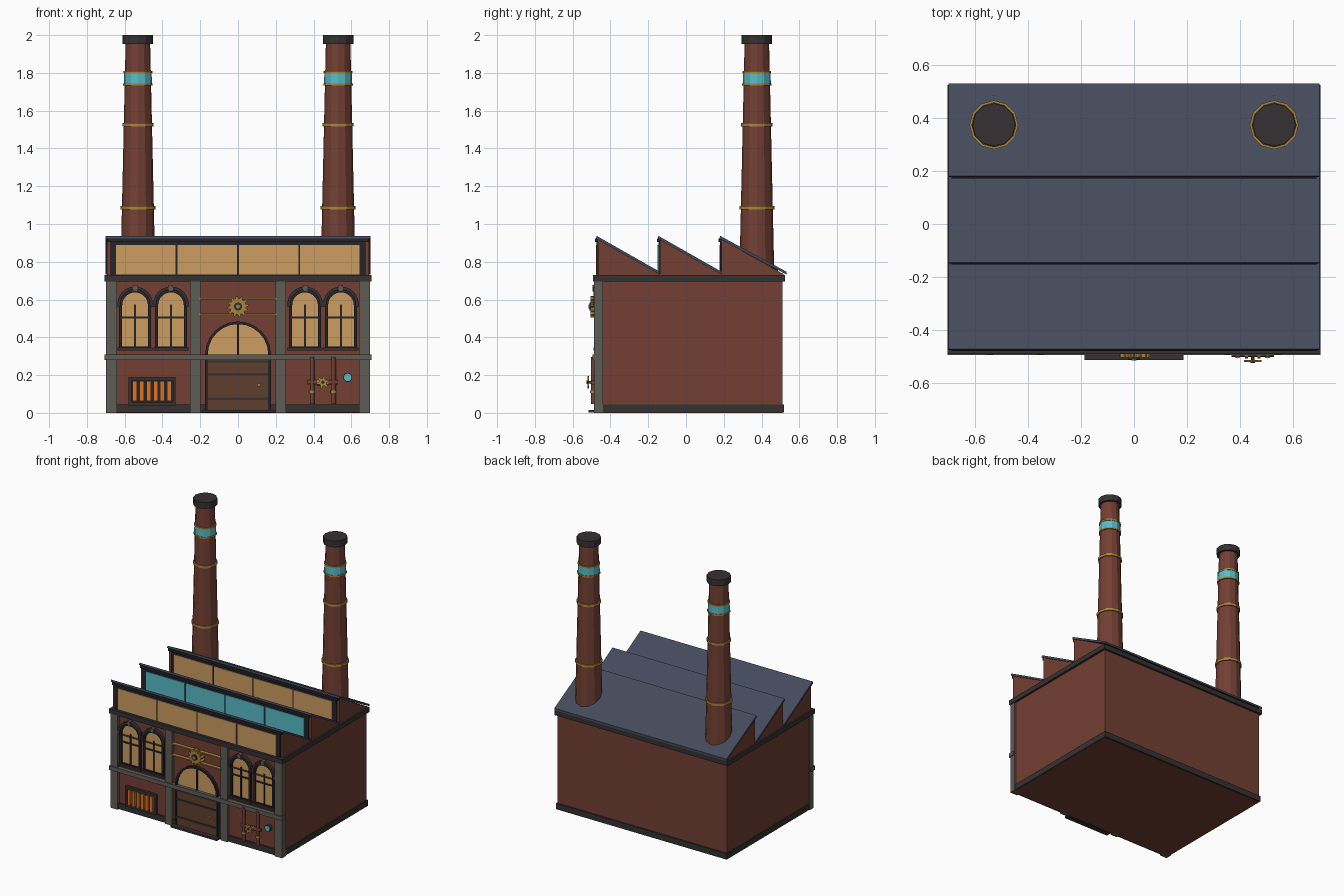
import bpy, bmesh
from math import sin, cos, pi
from mathutils import Matrix

if "Cube" in bpy.data.objects:
    bpy.data.objects.remove(bpy.data.objects["Cube"])


def mat(name, hexcode):
    m = bpy.data.materials.new(name)
    rgb = [int(hexcode[i:i + 2], 16) / 255 for i in (0, 2, 4)]
    m.diffuse_color = [c / 12.92 if c < 0.04 else ((c + 0.055) / 1.055) ** 2.4 for c in rgb] + [1]
    m.use_nodes = True
    m.node_tree.nodes["Principled BSDF"].inputs["Base Color"].default_value = m.diffuse_color
    return m


BRICK = mat("brick red", "733F33")
IRON = mat("charcoal iron", "353132")
FRAME = mat("black frame", "23232A")
STONE = mat("grey stone", "5F5C56")
SLATE = mat("blue slate", "444A5B")
AMBER = mat("amber glass", "CC9E60")
TEAL = mat("teal glass", "58BCC6")
GOLD = mat("brass", "A9853C")
FIRE = mat("furnace orange", "DD7326")
WOOD = mat("brown wood", "5E3F2E")
WALL = -0.465  # front wall plane


def finish(name, bm, m):
    bmesh.ops.recalc_face_normals(bm, faces=bm.faces)
    me = bpy.data.meshes.new(name)
    bm.to_mesh(me)
    bm.free()
    me.materials.append(m)
    ob = bpy.data.objects.new(name, me)
    bpy.context.collection.objects.link(ob)
    return ob


def box(name, m, x0, x1, y0, y1, z0, z1):
    bm = bmesh.new()
    mx = Matrix.Translation(((x0 + x1) / 2, (y0 + y1) / 2, (z0 + z1) / 2))
    bmesh.ops.create_cube(bm, size=1, matrix=mx @ Matrix.Diagonal((x1 - x0, y1 - y0, z1 - z0, 1)))
    return finish(name, bm, m)


def extrude(name, m, pts, vec, inner=None):
    """Extrude a closed 3D outline, or the band between two matching outlines."""
    bm = bmesh.new()
    a = [bm.verts.new(p) for p in pts]
    if inner:
        b = [bm.verts.new(p) for p in inner]
        n = len(a)
        faces = [bm.faces.new((a[i], a[(i + 1) % n], b[(i + 1) % n], b[i])) for i in range(n)]
    else:
        faces = [bm.faces.new(a)]
    ret = bmesh.ops.extrude_face_region(bm, geom=faces, use_keep_orig=True)
    bmesh.ops.translate(bm, vec=vec, verts=[v for v in ret["geom"] if isinstance(v, bmesh.types.BMVert)])
    return finish(name, bm, m)


def tube(name, m, centre, r1, r2, length, axis="Z", sides=12):
    bm = bmesh.new()
    rot = {"Z": Matrix(), "Y": Matrix.Rotation(pi / 2, 4, "X"), "X": Matrix.Rotation(pi / 2, 4, "Y")}[axis]
    bmesh.ops.create_cone(bm, cap_ends=True, segments=sides, radius1=r1, radius2=r2,
                          depth=length, matrix=Matrix.Translation(centre) @ rot)
    return finish(name, bm, m)


def arch(cx, zb, zs, r, y, n=12):
    """Outline of a round-headed opening."""
    return [(cx + r, y, zb)] + [(cx + r * cos(pi * i / n), y, zs + r * sin(pi * i / n))
                                for i in range(n + 1)] + [(cx - r, y, zb)]


def gear(name, m, cx, y, cz, r_out, r_in, teeth, depth):
    pts = []
    for i in range(teeth * 4):
        a = 2 * pi * (i + 0.5) / (teeth * 4)
        r = r_out if i % 4 < 2 else r_in
        pts.append((cx + r * cos(a), y, cz + r * sin(a)))
    extrude(name, m, pts, (0, depth, 0))


# Main block, plinth and cornice
box("walls", BRICK, -0.69, 0.69, WALL, 0.51, 0, 0.72)
box("plinth", IRON, -0.696, 0.696, -0.478, 0.52, 0.002, 0.045)
box("cornice", IRON, -0.706, 0.706, -0.492, 0.525, 0.695, 0.73)
box("string_course", STONE, -0.706, 0.706, -0.495, -0.45, 0.28, 0.31)

# Stone pilasters, mirrored
for s in (-1, 1):
    for c, w in ((0.67, 0.03), (0.226, 0.028)):
        box("pilaster", STONE, s * c - w, s * c + w, -0.487, -0.44, 0, 0.696)

# Sawtooth roof
P = 0.327
for k, glass in enumerate((AMBER, TEAL, AMBER)):
    y0 = WALL + k * P
    y1 = y0 + P
    extrude("roof_tooth", BRICK, [(-0.694, y0, 0.725), (-0.694, y0, 0.918), (-0.694, y1, 0.735),
                                  (-0.694, y1, 0.725)], (1.388, 0, 0))
    end = y1 + (0.015 if k == 2 else -0.002)
    extrude("roof_slab", SLATE, [(-0.702, y0 - 0.012, 0.922), (-0.702, y0 - 0.008, 0.937),
                                 (-0.702, end, 0.748), (-0.702, end, 0.733)], (1.404, 0, 0))
    box("ridge_header", FRAME, -0.69, 0.69, y0 - 0.016, y0 - 0.001, 0.905, 0.924)
    box("skylight_frame", FRAME, -0.675, 0.675, y0 - 0.008, y0 + 0.005, 0.728, 0.915)
    for i in range(4):
        x = -0.645 + i * 0.3245
        box("skylight_pane", glass, x, x + 0.315, y0 - 0.012, y0, 0.733, 0.888)

# Chimneys with bands and caps
def stack_r(z):
    return 0.088 - 0.0225 * (z - 0.93)


for s in (-1, 1):
    x, y = s * 0.53, 0.375
    tube("chimney", BRICK, (x, y, 1.34), stack_r(0.72), stack_r(1.96), 1.24)
    tube("chimney_collar", IRON, (x, y, 0.75), 0.112, 0.112, 0.046)
    tube("chimney_cap", IRON, (x, y, 1.977), 0.081, 0.081, 0.046)
    tube("chimney_teal_band", TEAL, (x, y, 1.77), 0.074, 0.073, 0.065)
    for z in (1.085, 1.525, 1.738, 1.805):
        tube("chimney_ring", GOLD, (x, y, z), stack_r(z) + 0.008, stack_r(z) + 0.008, 0.018 if z < 1.6 else 0.012)

# Arched windows
for cx in (-0.545, -0.355, 0.355, 0.545):
    extrude("window_glass", AMBER, arch(cx, 0.345, 0.57, 0.072, -0.47), (0, 0.01, 0))
    extrude("window_frame", FRAME, arch(cx, 0.335, 0.57, 0.084, -0.48), (0, 0.02, 0),
            arch(cx, 0.352, 0.57, 0.068, -0.48))
    extrude("window_hood", IRON, arch(cx, 0.56, 0.575, 0.094, -0.489), (0, 0.03, 0),
            arch(cx, 0.56, 0.575, 0.078, -0.489))
    box("window_keystone", STONE, cx - 0.012, cx + 0.012, -0.494, -0.46, 0.643, 0.676)
    box("window_sill", IRON, cx - 0.092, cx + 0.092, -0.49, -0.46, 0.33, 0.346)
    box("window_mullion", FRAME, cx - 0.005, cx + 0.005, -0.477, -0.465, 0.345, 0.575)
    box("window_transom", FRAME, cx - 0.07, cx + 0.07, -0.477, -0.465, 0.5, 0.51)

# Arched gate with fanlight, doors and step
extrude("fanlight", AMBER, arch(0, 0.305, 0.31, 0.163, -0.472), (0, 0.01, 0))
extrude("gate_frame", FRAME, arch(0, 0.0, 0.31, 0.174, -0.486), (0, 0.025, 0),
        arch(0, 0.012, 0.31, 0.16, -0.486))
box("fanlight_mullion", FRAME, -0.005, 0.005, -0.48, -0.465, 0.31, 0.47)
box("door", WOOD, -0.162, 0.162, -0.482, -0.46, 0.012, 0.282)
for z in (0.075, 0.205, 0.272):
    box("door_strap", IRON, -0.16, 0.16, -0.487, -0.48, z - 0.006, z + 0.006)
tube("door_handle", GOLD, (0.11, -0.488, 0.148), 0.009, 0.009, 0.014, "Y")
box("door_step", IRON, -0.188, 0.188, -0.515, -0.46, 0.001, 0.016)

# Brass rails and gear emblem
for z in (0.522, 0.604):
    box("brass_rail", GOLD, -0.206, 0.206, -0.49, -0.46, z - 0.004, z + 0.004)
gear("gear_emblem", GOLD, 0, -0.505, 0.563, 0.057, 0.043, 12, 0.04)
tube("gear_hub", IRON, (0, -0.507, 0.563), 0.022, 0.022, 0.01, "Y")
tube("gear_axle", GOLD, (0, -0.511, 0.563), 0.01, 0.01, 0.01, "Y")

# Furnace grate
box("grate_panel", FRAME, -0.565, -0.345, -0.474, -0.46, 0.05, 0.18)
fr = [(-0.58, 0.04), (-0.33, 0.04), (-0.33, 0.19), (-0.58, 0.19)]
extrude("grate_frame", IRON, [(x, -0.486, z) for x, z in fr], (0, 0.025, 0),
        [(-0.455 + (x + 0.455) * 0.88, -0.486, 0.115 + (z - 0.115) * 0.75) for x, z in fr])
for i in range(6):
    x = -0.546 + i * 0.0365
    box("grate_glow_bar", FIRE, x - 0.012, x + 0.012, -0.492, -0.465, 0.062, 0.17)

# Pipes with joints, valve wheel and gauge
for x in (0.392, 0.506):
    tube("riser_pipe", BRICK, (x, -0.492, 0.172), 0.012, 0.012, 0.25)
    tube("pipe_joint", GOLD, (x, -0.492, 0.112), 0.016, 0.016, 0.014)
tube("cross_pipe", BRICK, (0.449, -0.492, 0.162), 0.012, 0.012, 0.16, "X")
for x in (0.425, 0.473):
    tube("cross_joint", GOLD, (x, -0.492, 0.162), 0.016, 0.016, 0.012, "X")
tube("valve_stem", IRON, (0.449, -0.508, 0.162), 0.007, 0.007, 0.036, "Y")
gear("valve_wheel", GOLD, 0.449, -0.522, 0.162, 0.034, 0.02, 6, 0.008)
tube("valve_cap", IRON, (0.449, -0.523, 0.162), 0.009, 0.009, 0.006, "Y")
tube("gauge_rim", IRON, (0.581, -0.474, 0.188), 0.024, 0.024, 0.024, "Y")
tube("gauge_face", TEAL, (0.581, -0.484, 0.188), 0.02, 0.02, 0.01, "Y")
